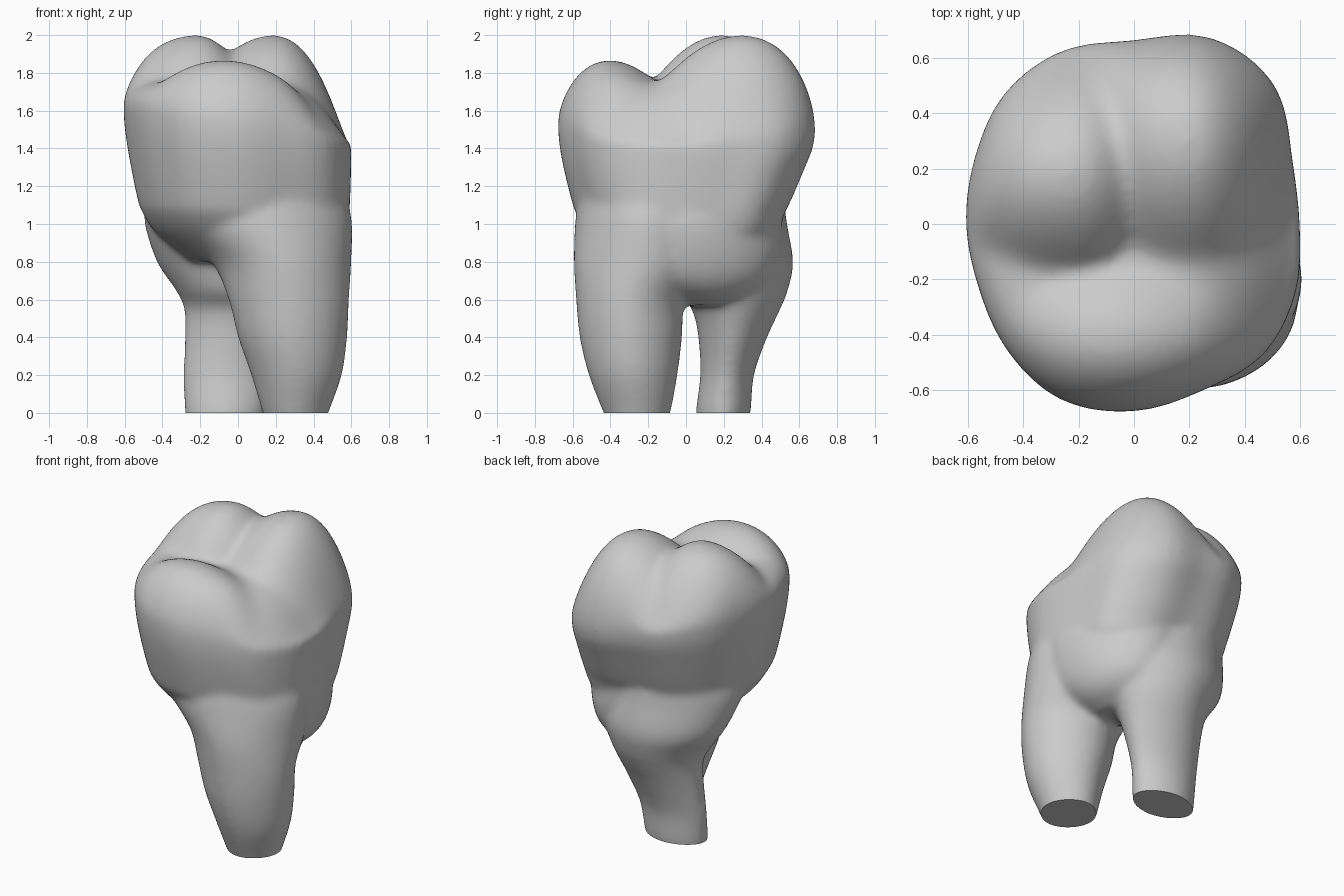
import bpy, bmesh, math

if "Cube" in bpy.data.objects:
    bpy.data.objects.remove(bpy.data.objects["Cube"])

SIDES = 64
# crown outline radii every 22.5 degrees, from +x counter-clockwise
OUTLINE = [.60, .62, .715, .725, .66, .675, .66, .62,
           .605, .605, .645, .685, .675, .65, .665, .635]


def catmull(a, b, c, d, t):
    return b + .5 * t * (c - a + t * (2*a - 5*b + 4*c - d + t * (3*(b - c) + d - a)))


def crown_outline(i):
    f = i * 16 / SIDES
    k = int(f)
    r = catmull(*(OUTLINE[(k + j) % 16] for j in (-1, 0, 1, 2)), f - k)
    a = 2 * math.pi * i / SIDES
    return r * math.cos(a) / .605, r * math.sin(a) / .677


def root_outline(i):
    # ellipse with slightly flattened corners
    a = 2 * math.pi * i / SIDES
    c, s = math.cos(a), math.sin(a)
    return math.copysign(abs(c) ** 1.08, c), math.copysign(abs(s) ** 1.08, s)


def ring_points(section, outline):
    z, x0, x1, y0, y1 = section
    points = []
    for i in range(SIDES):
        u, v = outline(i)
        points.append(((x0 + x1 + u * (x1 - x0)) / 2, (y0 + y1 + v * (y1 - y0)) / 2, z))
    return points


def smooth_sections(sections, steps=5):
    last = len(sections) - 1
    result = []
    for k in range(last):
        quad = [sections[min(max(k + j, 0), last)] for j in (-1, 0, 1, 2)]
        result += [[catmull(*v, n / steps) for v in zip(*quad)] for n in range(steps)]
    return result + [sections[-1]]


def add_loft(bm, rings):
    rows = [[bm.verts.new(p) for p in ring] for ring in rings]
    for low, high in zip(rows, rows[1:]):
        for i in range(SIDES):
            j = (i + 1) % SIDES
            bm.faces.new((low[i], low[j], high[j], high[i]))
    bm.faces.new(rows[0][::-1])
    bm.faces.new(rows[-1])


def blend_max(values, sharpness=40):
    return math.log(sum(math.exp(sharpness * v) for v in values)) / sharpness


def tilt(point):
    # the widest line of the crown sits lower on the +x side
    x, y, z = point
    return x, y, z - .17 * x * max(0, (z - 1.1) / .42)


def cusp_height(x, y):
    # three cusps, with low bridges closing the groove at both ends
    back_right = 2.0 - (1.1 if x < -.22 else 3.2) * (x + .22) ** 2 - 1.9 * (y - .19) ** 2
    back_left = 2.0 - 1.7 * (x - .19) ** 2 - 1.35 * (y - .3) ** 2
    front = 1.87 - .9 * (x + .08) ** 2 - 1.8 * (y + .42) ** 2
    left_bridge = 1.76 - (x + .44) ** 2 - .6 * (y + .2) ** 2
    right_bridge = 1.75 - .3 * (x - .1) ** 2 - .8 * (y + .12) ** 2
    height = blend_max((back_right, back_left, front, left_bridge, right_bridge, 1.6))
    return height - 1.5 * max(0, x - .2) ** 2


# sections are: height, x min, x max, y min, y max
CROWN = [(.80, -.25, .45, -.35, .35), (.95, -.43, .56, -.50, .47),
         (1.05, -.50, .59, -.578, .515), (1.12, -.53, .595, -.605, .55),
         (1.3, -.575, .60, -.65, .62), (1.43, -.6, .602, -.673, .668),
         (1.52, -.607, .602, -.678, .68)]
TRUNK = [(.57, .1, .33, -.05, .25), (.63, .03, .45, -.2, .36),
         (.72, -.04, .53, -.38, .45), (.85, -.14, .575, -.48, .5),
         (1, -.25, .595, -.53, .51), (1.1, -.25, .575, -.5, .5)]
FRONT_ROOT = [(-.1, .17, .45, -.40, -.12), (0, .13, .48, -.438, -.082),
              (.2, .07, .55, -.515, -.045), (.4, 0, .578, -.563, -.02),
              (.6, -.05, .588, -.582, 0), (.8, -.14, .6, -.594, .15),
              (1, -.34, .605, -.588, .2), (1.12, -.35, .58, -.57, .2)]
BACK_ROOT = [(-.1, -.26, .12, .07, .31), (0, -.283, .15, .052, .342),
             (.2, -.29, .18, .075, .36), (.4, -.283, .25, .065, .43),
             (.55, -.285, .31, .03, .5), (.65, -.33, .36, -.05, .54),
             (.8, -.43, .42, -.1, .568), (1, -.495, .45, -.2, .535),
             (1.12, -.49, .42, -.2, .52)]

bm = bmesh.new()

# crown sides, then the chewing surface as shrinking rings
rings = [[tilt(p) for p in ring_points(s, crown_outline)] for s in smooth_sections(CROWN)]
rim = rings[-1]
for n in range(1, 40):
    s = math.cos(n / 40 * math.pi / 2)
    dome = math.sqrt(1 - s ** 8)
    rings.append([(x * s, y * s, z + (cusp_height(x * s, y * s) - z) * dome)
                  for x, y, z in rim])
add_loft(bm, rings)

# trunk above the fork, and two roots
for part in (TRUNK, FRONT_ROOT, BACK_ROOT):
    add_loft(bm, [ring_points(s, root_outline) for s in smooth_sections(part)])

mesh = bpy.data.meshes.new("tooth")
bm.to_mesh(mesh)
bm.free()
tooth = bpy.data.objects.new("molar_tooth", mesh)
bpy.context.collection.objects.link(tooth)

# fuse the parts into one skin and soften the joins
remesh = tooth.modifiers.new("fuse", 'REMESH')
remesh.mode = 'VOXEL'
remesh.voxel_size = .018
soften = tooth.modifiers.new("soften", 'SMOOTH')
soften.factor = .5
soften.iterations = 18
fused = bpy.data.meshes.new_from_object(
    tooth.evaluated_get(bpy.context.evaluated_depsgraph_get()))
tooth.modifiers.clear()

# cut the root tips flat at the ground
bm = bmesh.new()
bm.from_mesh(fused)
bmesh.ops.bisect_plane(bm, geom=bm.verts[:] + bm.edges[:] + bm.faces[:],
                       plane_co=(0, 0, 0), plane_no=(0, 0, 1), clear_inner=True)
bmesh.ops.holes_fill(bm, edges=[e for e in bm.edges if e.is_boundary], sides=0)
bmesh.ops.recalc_face_normals(bm, faces=bm.faces[:])
bm.to_mesh(fused)
bm.free()
tooth.data = fused

# plain grey
grey = bpy.data.materials.new("plain_grey")
grey.use_nodes = True
colour = (.6, .6, .6, 1)
grey.diffuse_color = colour
grey.node_tree.nodes["Principled BSDF"].inputs["Base Color"].default_value = colour
fused.materials.clear()
fused.materials.append(grey)

bpy.ops.object.select_all(action='DESELECT')
tooth.select_set(True)
bpy.context.view_layer.objects.active = tooth
bpy.ops.object.shade_smooth_by_angle(angle=math.radians(45))
